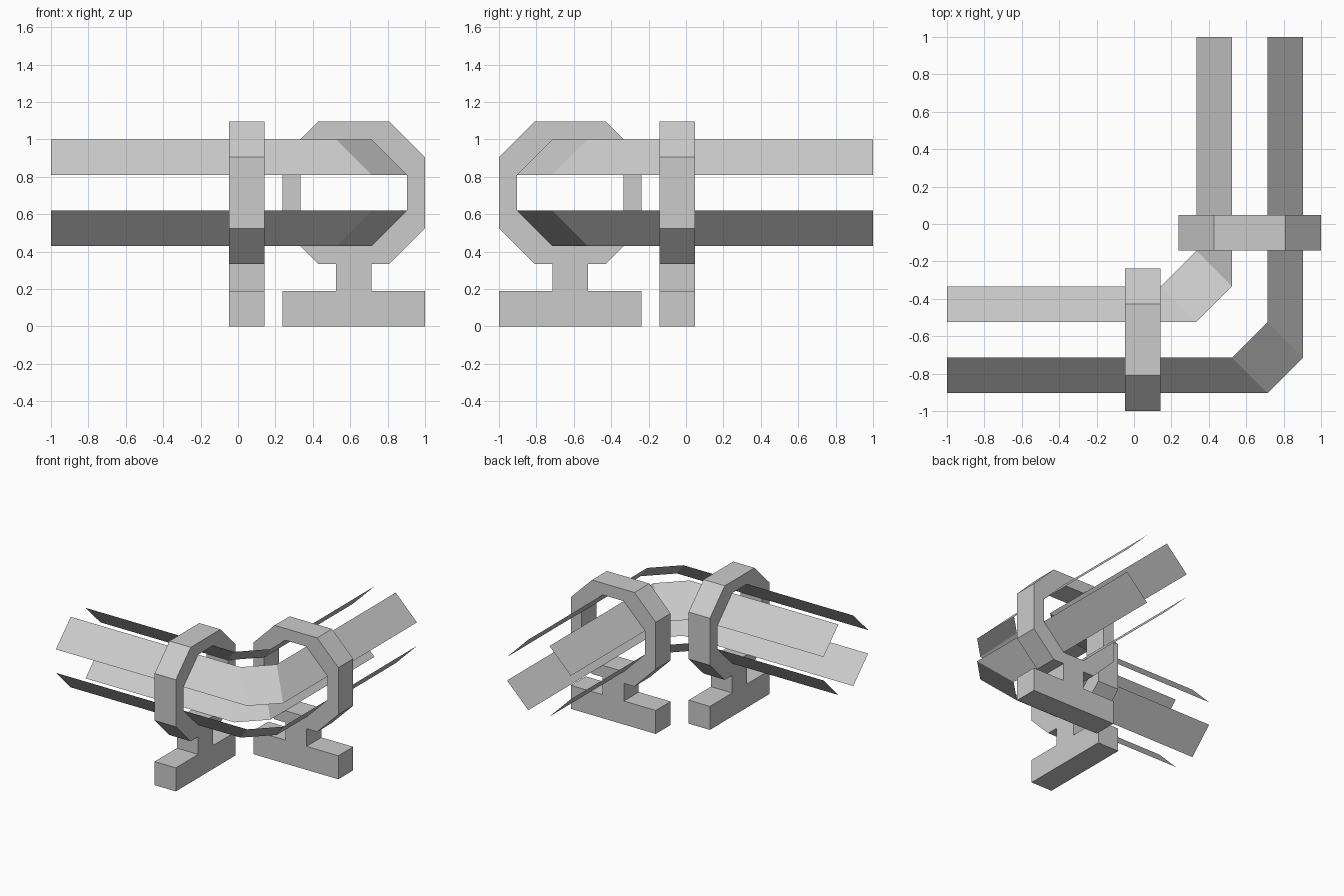
import bpy, bmesh

if "Cube" in bpy.data.objects:
    bpy.data.objects.remove(bpy.data.objects["Cube"])

U = 2 / 21                 # modelling grid step
CX, CZ = 6.5, 7.5          # centre of the round section (in grid steps)


def octagon(a, h):
    """Chamfered square, counter-clockwise in (across, height)."""
    pts = [(a, -h), (a, h), (h, a), (-h, a), (-a, h), (-a, -h), (-h, -a), (h, -a)]
    return [(CX + x, CZ + z) for x, z in pts]


def make_object(name, verts, faces, solid):
    me = bpy.data.meshes.new(name)
    me.from_pydata([[c * U for c in v] for v in verts], [], faces)
    if solid:
        bm = bmesh.new()
        bm.from_mesh(me)
        bmesh.ops.recalc_face_normals(bm, faces=bm.faces)
        bm.to_mesh(me)
        bm.free()
    ob = bpy.data.objects.new(name, me)
    bpy.context.collection.objects.link(ob)
    return ob


def place(x, y, z, turned):
    """The second bracket is the first reflected across the corner diagonal."""
    return (-y, -x, z) if turned else (x, y, z)


def ring(name, turned):
    outer, inner = octagon(4, 2), octagon(3, 1)
    verts = [place(x, y, z, turned) for y in (-1.5, 0.5)
             for loop in (outer, inner) for x, z in loop]
    faces = []
    for i in range(8):
        j = (i + 1) % 8
        for a, b in ((0, 8), (8, 24), (24, 16), (16, 0)):
            faces.append((a + i, a + j, b + j, b + i))
    make_object(name, verts, faces, True)


def foot(name, turned):
    # Upside-down T profile
    prof = [(2.5, 0), (10.5, 0), (10.5, 2), (7.5, 2),
            (7.5, 3.5), (5.5, 3.5), (5.5, 2), (2.5, 2)]
    n = len(prof)
    verts = [place(x, y, z, turned) for y in (-1.5, 0.5) for x, z in prof]
    faces = [tuple(range(n)), tuple(range(2 * n - 1, n - 1, -1))]
    faces += [(i, (i + 1) % n, n + (i + 1) % n, n + i) for i in range(n)]
    make_object(name, verts, faces, True)


# Two support brackets
for side, turned in (("right", False), ("front", True)):
    ring(side + "_ring", turned)
    foot(side + "_foot", turned)


# Four thin diagonal rails that follow the corner bend
def rail_line(c, z):
    b = 2 - c
    return [(c, 10.5, z), (c, b, z), (-b, -c, z), (-10.5, -c, z)]


section = octagon(3, 1)
names = ("upper_outer_rail", "upper_inner_rail", "lower_inner_rail", "lower_outer_rail")
for name, k in zip(names, (1, 3, 5, 7)):
    p, q = section[k], section[(k + 1) % 8]
    if k == 7:
        q = section[0]
    verts = rail_line(*p) + rail_line(*q)
    make_object(name, verts, [(i, i + 4, i + 5, i + 1) for i in range(3)], False)
